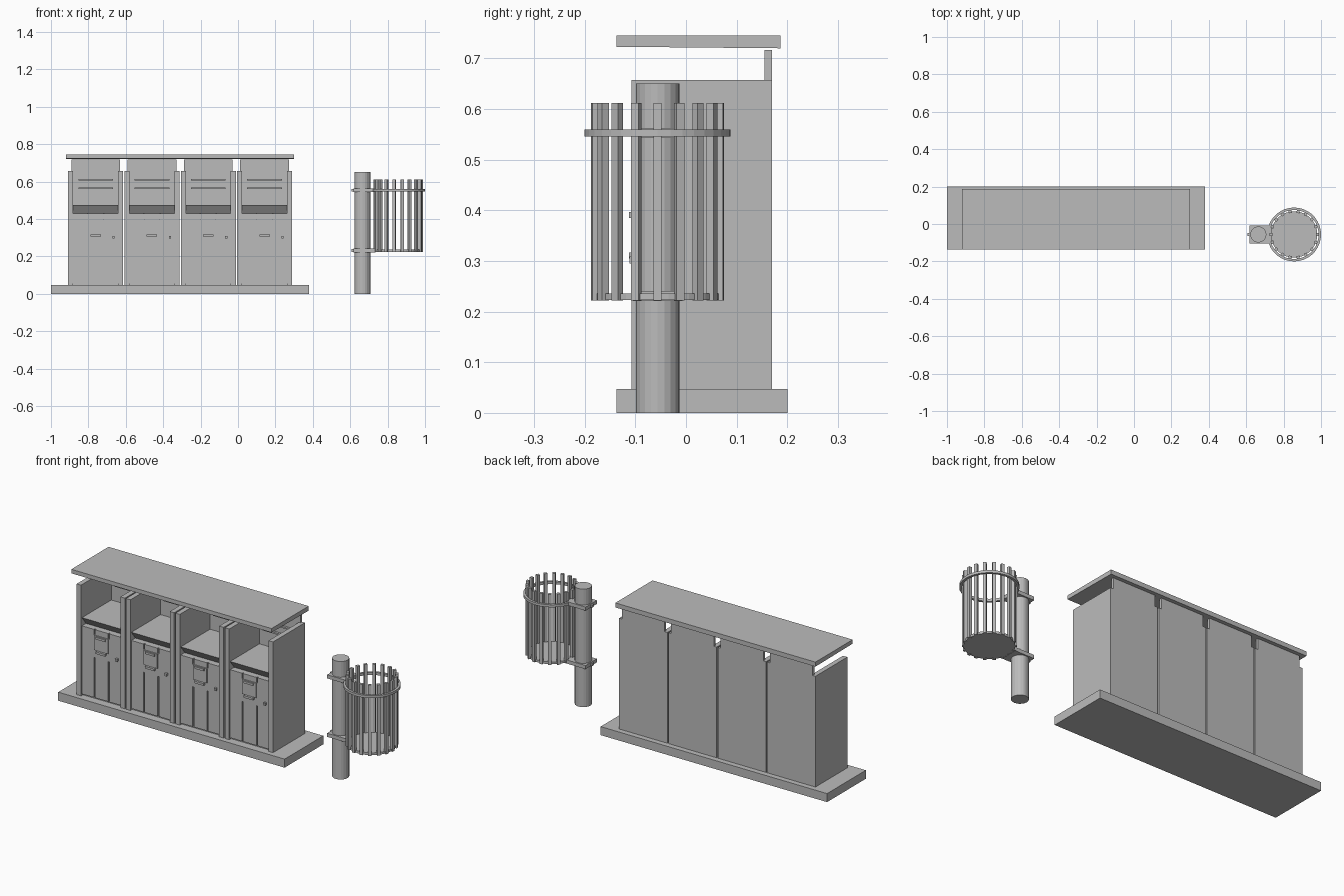
import bpy, bmesh
from math import pi, cos, sin, tau
from mathutils import Matrix

if "Cube" in bpy.data.objects:
    bpy.data.objects.remove(bpy.data.objects["Cube"], do_unlink=True)

grey = bpy.data.materials.new("plain grey")
grey.use_nodes = True
grey.diffuse_color = (0.5, 0.5, 0.5, 1)
grey.node_tree.nodes["Principled BSDF"].inputs["Base Color"].default_value = (0.5, 0.5, 0.5, 1)


def finish(name, bm):
    bmesh.ops.recalc_face_normals(bm, faces=bm.faces[:])
    mesh = bpy.data.meshes.new(name)
    bm.to_mesh(mesh)
    bm.free()
    mesh.materials.append(grey)
    ob = bpy.data.objects.new(name, mesh)
    bpy.context.scene.collection.objects.link(ob)
    return ob


def box(name, x, y, z):
    """Box from three (low, high) ranges."""
    bm = bmesh.new()
    size = Matrix.Diagonal((x[1] - x[0], y[1] - y[0], z[1] - z[0], 1))
    mid = Matrix.Translation([(r[0] + r[1]) / 2 for r in (x, y, z)])
    bmesh.ops.create_cube(bm, size=1, matrix=mid @ size)
    return finish(name, bm)


def cylinder(name, x, y, z, radius, sides):
    bm = bmesh.new()
    mid = Matrix.Translation((x, y, (z[0] + z[1]) / 2))
    bmesh.ops.create_cone(bm, cap_ends=True, segments=sides, radius1=radius,
                          radius2=radius, depth=z[1] - z[0], matrix=mid)
    return finish(name, bm)


def prism(name, x, profile):
    """Side profile of (y, z) points swept along x."""
    bm = bmesh.new()
    face = bm.faces.new([bm.verts.new((x[0], y, z)) for y, z in profile])
    new = bmesh.ops.extrude_face_region(bm, geom=[face])["geom"]
    verts = [v for v in new if isinstance(v, bmesh.types.BMVert)]
    bmesh.ops.translate(bm, vec=(x[1] - x[0], 0, 0), verts=verts)
    return finish(name, bm)


def ring(name, x, y, z, inner, outer, sides):
    bm = bmesh.new()
    loops = []
    for i in range(sides):
        a = tau * i / sides
        corners = ((inner, z[0]), (outer, z[0]), (outer, z[1]), (inner, z[1]))
        loops.append([bm.verts.new((x + r * cos(a), y + r * sin(a), h)) for r, h in corners])
    for i in range(sides):
        a, b = loops[i], loops[(i + 1) % sides]
        for k in range(4):
            m = (k + 1) % 4
            bm.faces.new((a[k], b[k], b[m], a[m]))
    return finish(name, bm)


# Plinth and roof
box("plinth", (-1, 0.38), (-0.137, 0.2), (0, 0.047))
roof = prism("roof", (-0.92, 0.30),
             [(-0.137, 0.723), (0.187, 0.72), (0.187, 0.745), (-0.137, 0.745)])

FRONT, BACK, FLOOR = -0.108, 0.17, 0.047


def cabinet(n, c):
    def part(name, x, y, z):
        return box(f"{name}_{n}", (c + x[0], c + x[1]), y, z)

    # Shell
    part("left_wall", (0.12, 0.147), (FRONT, BACK), (FLOOR, 0.657))
    part("right_wall", (-0.147, -0.12), (FRONT, BACK), (FLOOR, 0.657))
    part("core", (-0.12, 0.12), (-0.092, BACK), (FLOOR, 0.43))
    part("back_panel", (-0.12, 0.12), (0.155, BACK), (0.43, 0.657))
    part("back_upstand", (-0.13, 0.13), (0.155, BACK), (0.657, 0.717))

    # Worktop with a sloping underside lip
    prism(f"worktop_{n}", (c - 0.12, c + 0.12),
          [(-0.1, 0.475), (0.155, 0.475), (0.155, 0.43), (-0.065, 0.43)])
    for z in (0.565, 0.61):
        part("back_rail", (-0.093, 0.093), (0.143, 0.155), (z - 0.004, z + 0.004))

    # Front panels separated by grooves
    for x in ((-0.12, -0.047), (-0.04, 0.04), (0.047, 0.12)):
        part("lower_front", x, (-0.1, -0.092), (0.055, 0.275))
    part("upper_front", (-0.12, 0.12), (-0.1, -0.092), (0.275, 0.40))
    for x in ((-0.12, -0.047), (-0.04, 0.04), (0.047, 0.12)):
        part("top_front", x, (-0.1, -0.092), (0.40, 0.43))

    # Control plate, handles and knob
    part("control_plate", (-0.042, 0.042), (-0.106, -0.1), (0.32, 0.40))
    for z in (0.385, 0.305):
        part("handle", (-0.028, 0.028), (-0.113, -0.1), (z, z + 0.012))
    part("knob", (0.09, 0.102), (-0.112, -0.1), (0.295, 0.309))


for n in range(4):
    cabinet(n + 1, -0.761 + 0.301 * n)

# Pole with clamps
PY = -0.056
cylinder("pole", 0.665, PY, (0, 0.65), 0.043, 20)
for z in (0.553, 0.231):
    box("clamp", (0.617, 0.735), (PY - 0.049, PY + 0.049), (z - 0.01, z + 0.01))
    box("clamp_bolt", (0.607, 0.617), (PY - 0.008, PY + 0.008), (z - 0.007, z + 0.007))

# Slatted litter basket
BX = 0.856
cylinder("basket_floor", BX, PY, (0.223, 0.236), 0.124, 36)
ring("basket_band", BX, PY, (0.546, 0.56), 0.131, 0.144, 36)
for i in range(18):
    slat = box("basket_slat", (0.116, 0.132), (-0.008, 0.008), (0.222, 0.612))
    slat.data.transform(Matrix.Translation((BX, PY, 0)) @ Matrix.Rotation(tau * i / 18, 4, "Z"))
